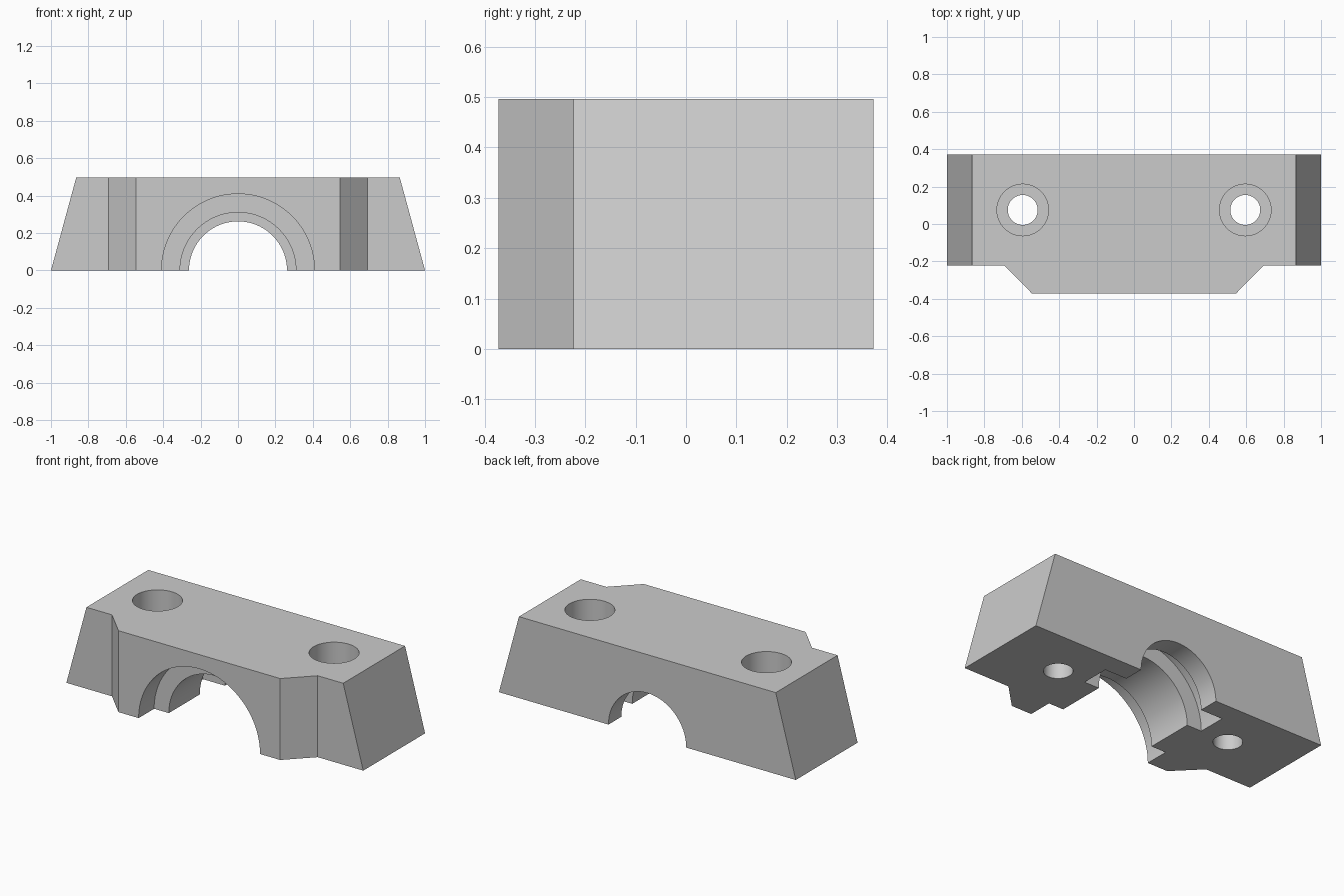
import bpy, bmesh, math

if "Cube" in bpy.data.objects:
    bpy.data.objects.remove(bpy.data.objects["Cube"], do_unlink=True)

HEIGHT, BACK, STEP = 0.496, 0.372, -0.223
TOP_HALF = 0.865

grey = bpy.data.materials.new("plain grey")
grey.use_nodes = True
grey.diffuse_color = (0.6, 0.6, 0.6, 1)
grey.node_tree.nodes["Principled BSDF"].inputs["Base Color"].default_value = (0.6, 0.6, 0.6, 1)


def make_object(name, bm):
    bmesh.ops.recalc_face_normals(bm, faces=bm.faces)
    mesh = bpy.data.meshes.new(name)
    bm.to_mesh(mesh)
    bm.free()
    mesh.materials.append(grey)
    obj = bpy.data.objects.new(name, mesh)
    bpy.context.collection.objects.link(obj)
    return obj


def turned_cutter(name, profile, place, segments=64):
    """Closed solid from (radius, distance) rings; place maps local x, y, distance to space."""
    bm = bmesh.new()
    rings = []
    for radius, dist in profile:
        angles = [2 * math.pi * i / segments for i in range(segments)]
        rings.append([bm.verts.new(place(radius * math.cos(a), radius * math.sin(a), dist))
                      for a in angles])
    for low, high in zip(rings, rings[1:]):
        for i in range(segments):
            j = (i + 1) % segments
            bm.faces.new((low[i], low[j], high[j], high[i]))
    bm.faces.new(rings[0])
    bm.faces.new(rings[-1])
    obj = make_object(name, bm)
    obj.hide_render = True
    return obj


# Clamp body: plan outline with a chamfered front boss, raised and tapered at the ends
half = [(1, BACK), (1, STEP), (0.693, STEP), (0.545, -BACK)]
outline = half + [(-x, y) for x, y in reversed(half)]
bm = bmesh.new()
base = bm.faces.new([bm.verts.new((x, y, 0)) for x, y in outline])
raised = bmesh.ops.extrude_face_region(bm, geom=[base])["geom"]
for v in raised:
    if isinstance(v, bmesh.types.BMVert):
        v.co.z = HEIGHT
        if abs(v.co.x) > 0.9:
            v.co.x = math.copysign(TOP_HALF, v.co.x)
body = make_object("clamp_body", bm)

# Stepped half-round bore: front recess, seat, groove, back lip
bore = [(0.409, -0.5), (0.409, STEP), (0.31, STEP), (0.31, 0.075),
        (0.409, 0.075), (0.409, 0.248), (0.262, 0.248), (0.262, 0.5)]
cutters = [turned_cutter("bore_cutter", bore, lambda a, b, d: (a, d, b), 96)]

# Counterbored bolt holes
bolt = [(0.08, -0.1), (0.08, 0.28), (0.138, 0.28), (0.138, 0.6)]
for side, label in ((1, "left"), (-1, "right")):
    cutters.append(turned_cutter(
        label + "_bolt_cutter", bolt,
        lambda a, b, d, s=side: (s * 0.595 + a, 0.075 + b, d)))

# Cut the openings and tidy up
bpy.ops.object.select_all(action="DESELECT")
bpy.context.view_layer.objects.active = body
body.select_set(True)
for cutter in cutters:
    mod = body.modifiers.new(cutter.name, "BOOLEAN")
    mod.operation = "DIFFERENCE"
    mod.solver = "EXACT"
    mod.object = cutter
    bpy.ops.object.modifier_apply(modifier=mod.name)
    bpy.data.objects.remove(cutter, do_unlink=True)
bpy.ops.object.shade_smooth_by_angle(angle=math.radians(30))
